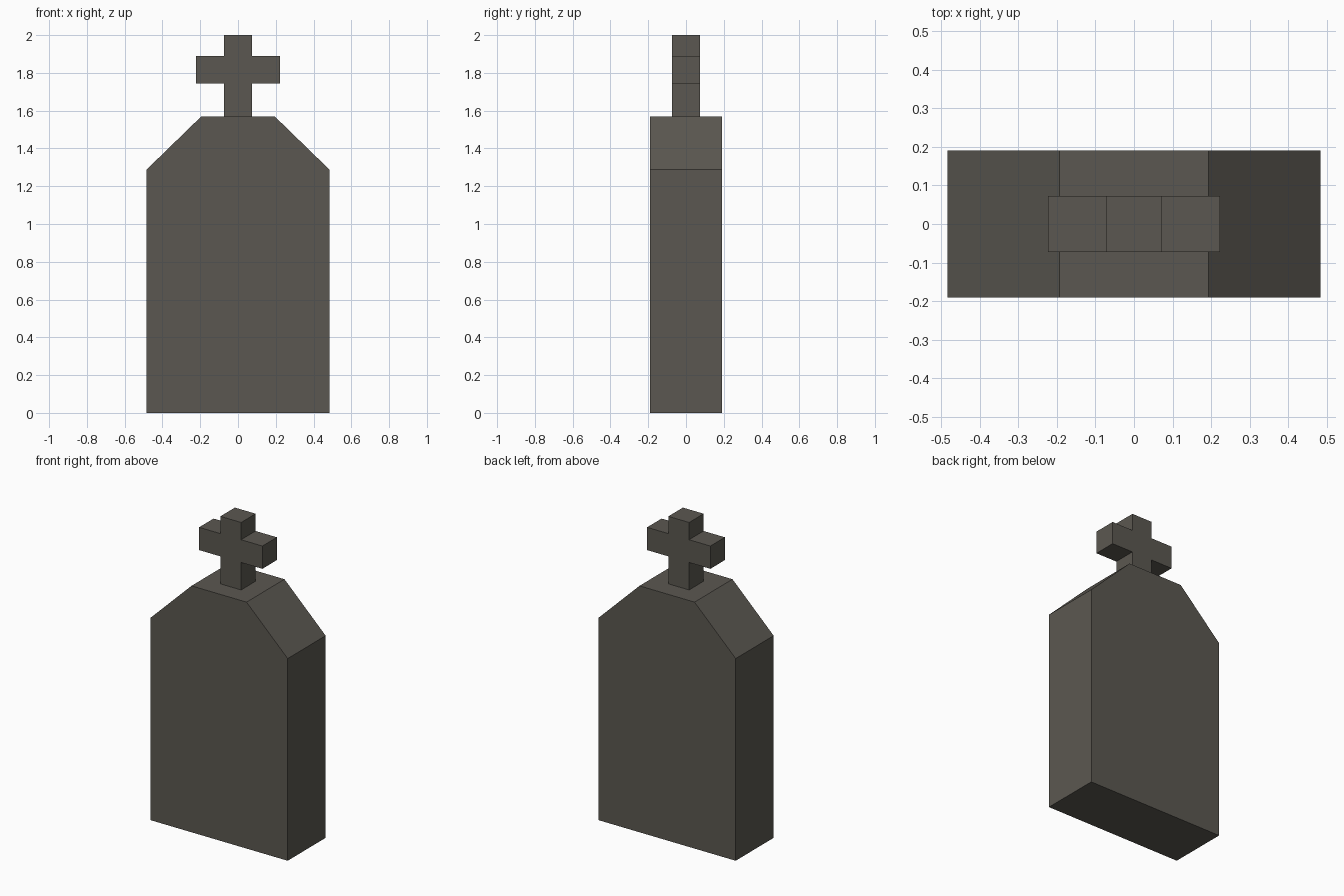
import bpy, bmesh

if "Cube" in bpy.data.objects:
    bpy.data.objects.remove(bpy.data.objects["Cube"])

stone = bpy.data.materials.new("dark grey stone")
stone.diffuse_color = (0.105, 0.097, 0.082, 1)
stone.use_nodes = True
stone.node_tree.nodes["Principled BSDF"].inputs["Base Color"].default_value = stone.diffuse_color


def extruded(name, profile, half_depth):
    """Solid made from an x-z outline, centred on y = 0."""
    bm = bmesh.new()
    face = bm.faces.new([bm.verts.new((x, -half_depth, z)) for x, z in profile])
    ext = bmesh.ops.extrude_face_region(bm, geom=[face])
    moved = [v for v in ext["geom"] if isinstance(v, bmesh.types.BMVert)]
    bmesh.ops.translate(bm, verts=moved, vec=(0, 2 * half_depth, 0))
    bmesh.ops.recalc_face_normals(bm, faces=bm.faces)
    mesh = bpy.data.meshes.new(name)
    bm.to_mesh(mesh)
    bm.free()
    mesh.materials.append(stone)
    obj = bpy.data.objects.new(name, mesh)
    bpy.context.collection.objects.link(obj)
    return obj


def mirrored(half):
    """Complete a right-hand half outline with its left-hand mirror."""
    return half + [(-x, z) for x, z in reversed(half)]


# Slab with chamfered shoulders
extruded("headstone_slab", mirrored([(0.484, 0), (0.484, 1.288), (0.194, 1.57)]), 0.191)

# Cross standing on the slab
S, A = 0.073, 0.223
extruded("cross", mirrored([(S, 1.57), (S, 1.745), (A, 1.745),
                            (A, 1.89), (S, 1.89), (S, 2.0)]), 0.073)
